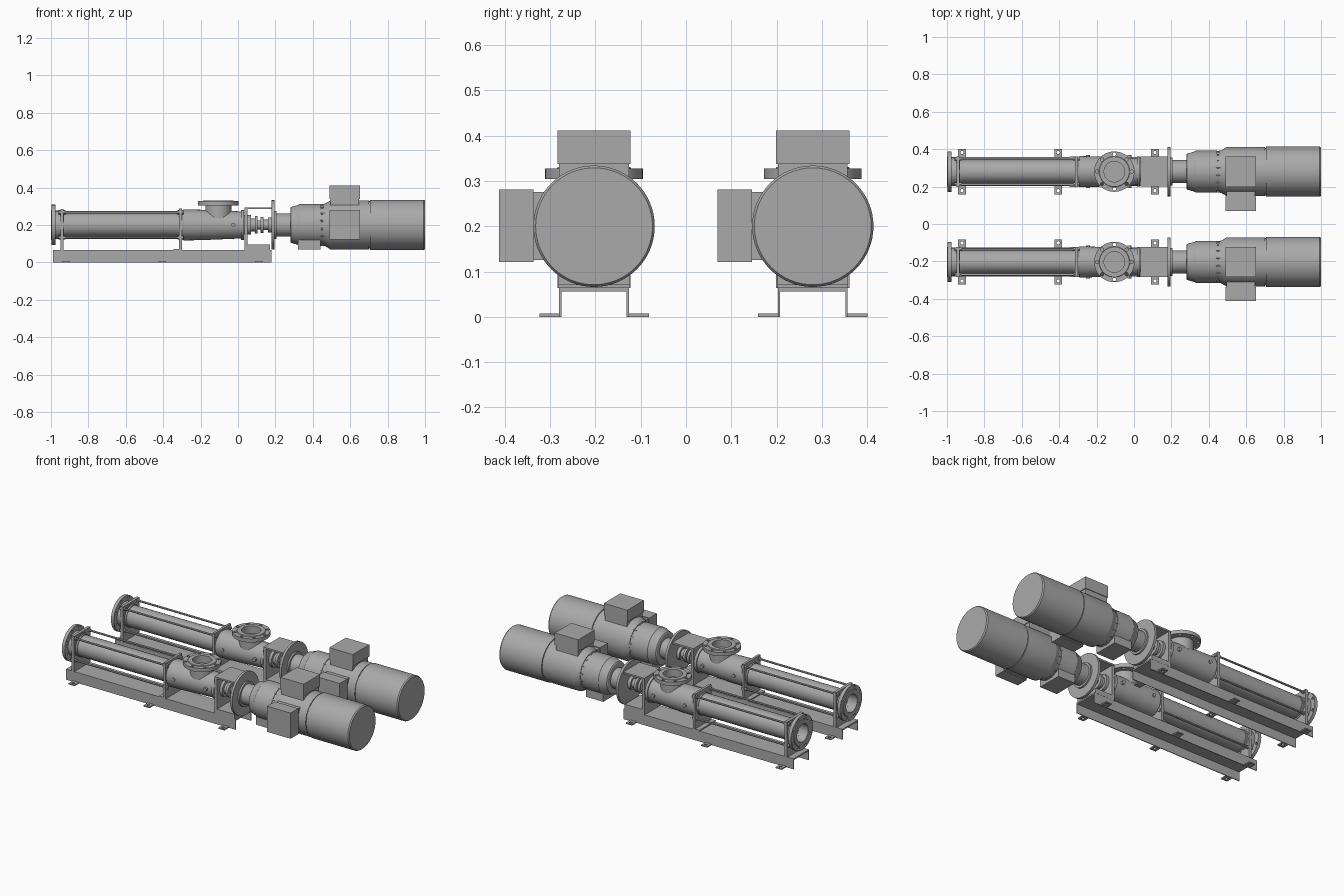
import bpy, bmesh, math
from mathutils import Matrix, Vector

if "Cube" in bpy.data.objects:
    bpy.data.objects.remove(bpy.data.objects["Cube"])

AXIS = 0.2            # height of the shaft line
UNITS = (-0.203, 0.28)  # y of the two pump sets
parts = []

steel = bpy.data.materials.new("machine grey")
steel.use_nodes = True
steel.diffuse_color = (0.4, 0.4, 0.4, 1)
steel.node_tree.nodes["Principled BSDF"].inputs["Base Color"].default_value = (0.4, 0.4, 0.4, 1)


def finish(name, bm, keep=True):
    bmesh.ops.recalc_face_normals(bm, faces=bm.faces)
    mesh = bpy.data.meshes.new(name)
    bm.to_mesh(mesh)
    bm.free()
    mesh.materials.append(steel)
    ob = bpy.data.objects.new(name, mesh)
    bpy.context.collection.objects.link(ob)
    if keep:
        parts.append(ob)
    return ob


def add_box(bm, x, y, z):
    lo, hi = Vector((x[0], y[0], z[0])), Vector((x[1], y[1], z[1]))
    m = Matrix.Translation((lo + hi) / 2) @ Matrix.Diagonal((*(hi - lo), 1))
    bmesh.ops.create_cube(bm, size=1, matrix=m)


def boxes(name, *dims):
    bm = bmesh.new()
    for d in dims:
        add_box(bm, *d)
    return finish(name, bm)


def add_rod(bm, start, end, r, n=12):
    a, b = Vector(start), Vector(end)
    turn = (b - a).to_track_quat('Z', 'Y').to_matrix().to_4x4()
    bmesh.ops.create_cone(bm, cap_ends=True, segments=n, radius1=r, radius2=r,
                          depth=(b - a).length, matrix=Matrix.Translation((a + b) / 2) @ turn)


def rods(name, ends, r, n=12, keep=True):
    bm = bmesh.new()
    for a, b in ends:
        add_rod(bm, a, b, r, n)
    return finish(name, bm, keep)


def lathe(name, profile, upright_x=None, ring=False, n=48):
    """Revolve (distance, radius) pairs round the shaft, or round an upright line."""
    bm = bmesh.new()
    loops = []
    for d, r in profile:
        loop = []
        for i in range(n):
            a = math.tau * i / n
            u, v = r * math.cos(a), r * math.sin(a)
            co = (d, u, AXIS + v) if upright_x is None else (upright_x + u, v, d)
            loop.append(bm.verts.new(co))
        loops.append(loop)
    pairs = list(zip(loops, loops[1:]))
    if ring:
        pairs.append((loops[-1], loops[0]))
    else:
        bm.faces.new(loops[0])
        bm.faces.new(loops[-1])
    for p, q in pairs:
        for i in range(n):
            j = (i + 1) % n
            bm.faces.new((p[i], p[j], q[j], q[i]))
    return finish(name, bm)


def cut(ob, cutter):
    mod = ob.modifiers.new("holes", 'BOOLEAN')
    mod.operation, mod.solver, mod.object = 'DIFFERENCE', 'EXACT', cutter
    bpy.context.view_layer.update()
    mesh = bpy.data.meshes.new_from_object(ob.evaluated_get(bpy.context.evaluated_depsgraph_get()))
    ob.modifiers.clear()
    ob.data = mesh
    bpy.data.objects.remove(cutter)


def circle(r, n, start=0.5):
    return [(r * math.cos(math.tau * (i + start) / n), r * math.sin(math.tau * (i + start) / n))
            for i in range(n)]


# Base channel, open below, with drilled feet
W = 0.077
boxes("base_channel", ((-0.99, 0.18), (-W, W), (0.056, 0.065)),
      *[((-0.99, 0.18), sorted((s * W, s * (W - 0.005))), (0, 0.06)) for s in (-1, 1)])
FEET = (-0.92, -0.405, 0.112)
feet = boxes("base_feet", *[((x - 0.021, x + 0.021), sorted((s * 0.073, s * 0.121)), (0, 0.007))
                            for x in FEET for s in (-1, 1)])
cut(feet, rods("foot_holes", [((x, s * 0.102, -0.01), (x, s * 0.102, 0.02))
                              for x in FEET for s in (-1, 1)], 0.009, keep=False))

# Discharge flange with bore and bolt holes
flange = lathe("discharge_flange", [(-1, 0.055), (-1, 0.08), (-0.996, 0.082), (-0.996, 0.108),
                                    (-0.976, 0.108), (-0.976, 0.076), (-0.93, 0.076),
                                    (-0.93, 0.055)], ring=True)
cut(flange, rods("flange_holes", [((-1.02, y, AXIS + z), (-0.97, y, AXIS + z))
                                  for y, z in circle(0.095, 8)], 0.008, keep=False))

# Upright supports holding the stator tube
end_plate = boxes("end_support", ((-0.95, -0.932), (-0.081, 0.081), (0.064, 0.284)))
cut(end_plate, rods("end_bore", [((-0.97, 0, AXIS), (-0.91, 0, AXIS))], 0.055, 32, False))
boxes("middle_support", ((-0.315, -0.3), (-0.081, 0.081), (0.064, 0.288)),
      ((-0.345, -0.3), (-0.081, 0.081), (0.064, 0.072)))
lathe("stator_tube", [(-0.935, 0.068), (-0.92, 0.068), (-0.92, 0.064), (-0.325, 0.064),
                      (-0.325, 0.068), (-0.31, 0.068)])
corners = [(y, AXIS + z) for y in (-0.068, 0.068) for z in (-0.068, 0.068)]
rods("tie_rods", [((-0.955, y, z), (-0.295, y, z)) for y, z in corners], 0.006)
rods("tie_rod_nuts", [((x, y, z), (x + 0.009, y, z)) for x in (-0.959, -0.932, -0.324, -0.3)
                      for y, z in corners], 0.011, 6)

# Suction housing, plugs and top flange
lathe("suction_housing", [(-0.302, 0.076), (-0.29, 0.083), (-0.19, 0.081), (0.0, 0.073),
                          (0.015, 0.073), (0.015, 0.08), (0.032, 0.08)])
rods("housing_plugs", [((x, s * 0.06, AXIS), (x, s * 0.088, AXIS))
                       for x in (-0.245, -0.025) for s in (-1, 1)], 0.011)
inlet = lathe("inlet_flange", [(0.235, 0.07), (0.304, 0.07), (0.304, 0.108), (0.327, 0.108),
                               (0.327, 0.082), (0.331, 0.08), (0.331, 0.055), (0.285, 0.055)],
              upright_x=-0.105)
cut(inlet, rods("inlet_holes", [((x - 0.105, y, 0.29), (x - 0.105, y, 0.35))
                                for x, y in circle(0.093, 8, 0)], 0.009, keep=False))

# Lantern frame with shaft seal and coupling inside
boxes("lantern_frame", ((0.035, 0.052), (-0.078, 0.078), (0.064, 0.288)),
      ((0.035, 0.185), (-0.08, 0.08), (0.284, 0.294)),
      ((0.052, 0.172), (-0.078, 0.078), (0.064, 0.095)))
lathe("shaft_seal", [(0.03, 0.052), (0.07, 0.052), (0.07, 0.035), (0.09, 0.035), (0.09, 0.047),
                     (0.105, 0.047), (0.105, 0.025), (0.12, 0.025), (0.12, 0.043), (0.135, 0.043),
                     (0.135, 0.028), (0.16, 0.028), (0.16, 0.04), (0.182, 0.04)])

# Drive mounting disc, gearbox and its foot
lathe("drive_disc", [(0.18, 0.132), (0.195, 0.132)], n=64)
lathe("drive_neck", [(0.19, 0.075), (0.205, 0.075), (0.205, 0.062), (0.29, 0.062)])
lathe("gearbox", [(0.28, 0.09), (0.284, 0.096), (0.325, 0.108), (0.33, 0.112), (0.445, 0.112),
                  (0.445, 0.108), (0.455, 0.108), (0.455, 0.112), (0.47, 0.112)])
rods("gearbox_bolts", [((0.438, y, AXIS + z), (0.463, y, AXIS + z))
                       for y, z in circle(0.109, 16)], 0.005, 6)
boxes("gearbox_foot", ((0.32, 0.44), (-0.078, 0.078), (0.07, 0.125)))

# Motor body with a seam before the fan cowl
lathe("motor_body", [(0.455, 0.112), (0.467, 0.114), (0.493, 0.13), (0.5, 0.131), (0.7, 0.131),
                     (0.7, 0.127), (0.706, 0.127), (0.706, 0.134), (0.993, 0.134), (1.0, 0.129)],
      n=64)

# Terminal boxes on the top and on the front side
boxes("top_terminal_box", ((0.49, 0.652), (-0.081, 0.081), (0.338, 0.412)),
      ((0.495, 0.647), (-0.077, 0.077), (0.29, 0.339)))
boxes("side_terminal_box", ((0.49, 0.652), (-0.21, -0.134), (0.121, 0.281)),
      ((0.495, 0.647), (-0.135, -0.08), (0.126, 0.276)))

# Shade every part, then repeat the whole set beside the first
for ob in parts:
    bpy.ops.object.select_all(action='DESELECT')
    ob.select_set(True)
    bpy.context.view_layer.objects.active = ob
    bpy.ops.object.shade_smooth_by_angle(angle=math.radians(30))
    twin = ob.copy()
    bpy.context.collection.objects.link(twin)
    base = ob.name
    ob.name, twin.name = "front_" + base, "rear_" + base
    ob.location.y, twin.location.y = UNITS
